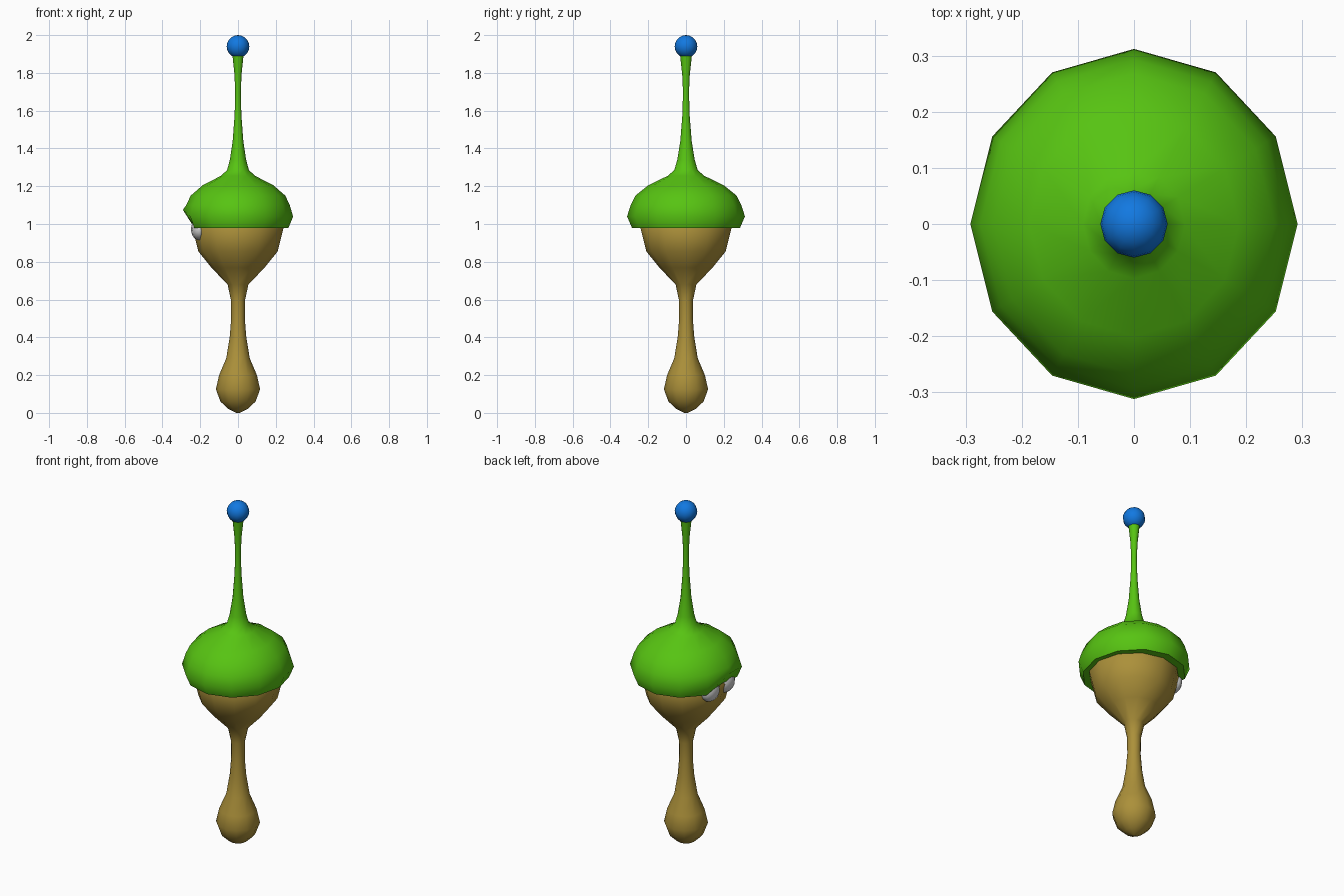
import bpy, bmesh, math

if "Cube" in bpy.data.objects:
    bpy.data.objects.remove(bpy.data.objects["Cube"])

SIDES = 12


def material(name, rgb):
    m = bpy.data.materials.new(name)
    m.use_nodes = True
    colour = (*rgb, 1)
    m.diffuse_color = colour
    m.node_tree.nodes["Principled BSDF"].inputs["Base Color"].default_value = colour
    return m


def finish(name, bm, mat, angle=60):
    bmesh.ops.recalc_face_normals(bm, faces=bm.faces)
    mesh = bpy.data.meshes.new(name)
    bm.to_mesh(mesh)
    bm.free()
    mesh.materials.append(mat)
    obj = bpy.data.objects.new(name, mesh)
    bpy.context.collection.objects.link(obj)
    bpy.ops.object.select_all(action='DESELECT')
    obj.select_set(True)
    bpy.context.view_layer.objects.active = obj
    bpy.ops.object.shade_smooth_by_angle(angle=math.radians(angle))
    return obj


def lathe(profile, x_scale=1.0):
    """Rings of vertices from (radius, height) points, capped at both ends."""
    bm = bmesh.new()
    rings = []
    for r, z in profile:
        angles = [2 * math.pi * i / SIDES for i in range(SIDES)]
        rings.append([bm.verts.new((r * x_scale * math.cos(a), r * math.sin(a), z))
                      for a in angles])
    for low, high in zip(rings, rings[1:]):
        for i in range(SIDES):
            j = (i + 1) % SIDES
            bm.faces.new((low[i], low[j], high[j], high[i]))
    bm.faces.new(rings[0][::-1])
    bm.faces.new(rings[-1])
    return bm, rings


def ball(name, centre, radii, mat):
    bm = bmesh.new()
    bmesh.ops.create_uvsphere(bm, u_segments=SIDES, v_segments=10, radius=1)
    bmesh.ops.scale(bm, vec=radii, verts=bm.verts)
    bmesh.ops.translate(bm, vec=centre, verts=bm.verts)
    return finish(name, bm, mat)


green = material("leaf green", (0.095, 0.55, 0.006))
brown = material("tan brown", (0.41, 0.28, 0.042))
blue = material("bright blue", (0.006, 0.19, 0.75))
white = material("eye white", (0.65, 0.65, 0.65))

# Body: bulbous foot, thin neck and wide head
bm, _ = lathe([(0.008, 0.0), (0.05, 0.02), (0.093, 0.06), (0.117, 0.125),
               (0.1, 0.2), (0.062, 0.29), (0.044, 0.4), (0.036, 0.5),
               (0.038, 0.6), (0.055, 0.68), (0.14, 0.768), (0.21, 0.855),
               (0.241, 0.98), (0.2, 1.04)])
finish("body", bm, brown)

# Cap with its long stalk
bm, rings = lathe([(0.286, 0.98), (0.312, 1.04), (0.293, 1.1), (0.268, 1.15),
                   (0.2, 1.205), (0.097, 1.255), (0.062, 1.285), (0.046, 1.34),
                   (0.03, 1.44), (0.019, 1.58), (0.016, 1.7), (0.02, 1.79),
                   (0.032, 1.9)], x_scale=0.935)
# Brim is lifted and tucked in above the eyes
brim, edge = rings[0][SIDES // 2], rings[1][SIDES // 2]
brim.co.x, brim.co.z = -0.238, 1.0
edge.co.z = 1.075
finish("cap", bm, green)

# Ball on the stalk tip
ball("stalk_tip", (0, 0, 1.94), (0.06, 0.06, 0.06), blue)

# Pair of eyes under the brim
for side, y in (("left", -0.07), ("right", 0.07)):
    ball(side + "_eye", (-0.205, y, 0.972), (0.044, 0.066, 0.058), white)
